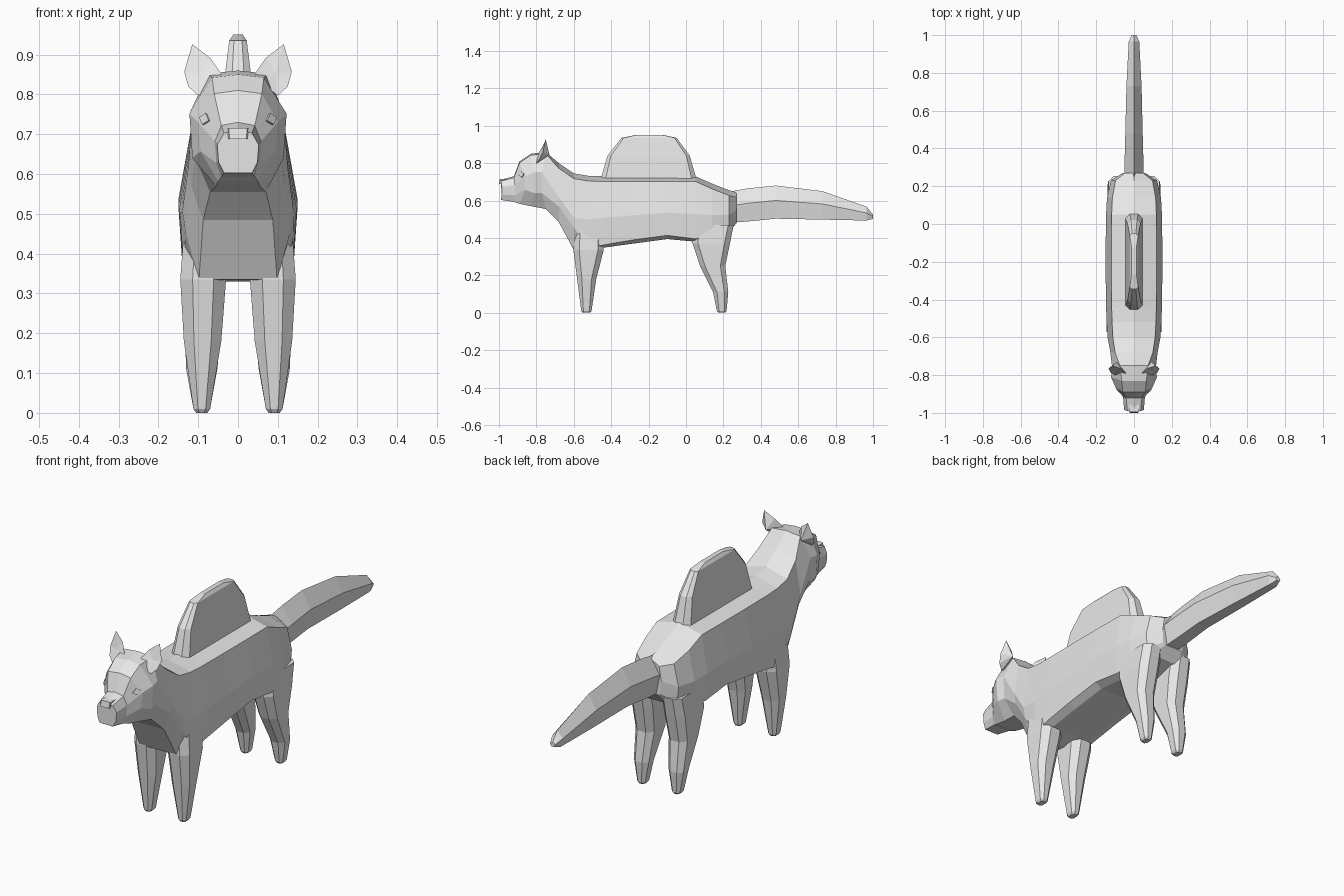
import bpy
import bmesh
from mathutils import Vector

cube = bpy.data.objects.get("Cube")
if cube:
    bpy.data.objects.remove(cube)

grey = bpy.data.materials.new("plain_grey")
grey.use_nodes = True
grey.diffuse_color = (0.8, 0.8, 0.8, 1)
grey.node_tree.nodes["Principled BSDF"].inputs["Base Color"].default_value = (0.8, 0.8, 0.8, 1)


def finish(name, bm):
    bmesh.ops.recalc_face_normals(bm, faces=bm.faces)
    mesh = bpy.data.meshes.new(name)
    bm.to_mesh(mesh)
    bm.free()
    mesh.materials.append(grey)
    bpy.context.collection.objects.link(bpy.data.objects.new(name, mesh))


def loft(name, rings):
    """Skin closed rings of points and cap both ends."""
    bm = bmesh.new()
    loops = [[bm.verts.new(p) for p in ring] for ring in rings]
    n = len(loops[0])
    for a, b in zip(loops, loops[1:]):
        for i in range(n):
            j = (i + 1) % n
            bm.faces.new((a[i], a[j], b[j], b[i]))
    bm.faces.new(loops[0])
    bm.faces.new(loops[-1])
    finish(name, bm)


def mirrored(half):
    """Half ring from top centre to bottom centre, completed across x = 0."""
    return half + [(-x, y, z) for x, y, z in half[-2:0:-1]]


def section(y, top, low, w, flat_top, flat_low, drop, cut, mid, set_back=0):
    """Ten-sided cross-section with flat top and bottom and cut corners."""
    ys = y + set_back
    return mirrored([(0, y, top), (flat_top, y, top - drop),
                     (w, ys, top - mid * (top - low)), (.94 * w, ys, low + cut),
                     (flat_low, y, low), (0, y, low)])


def column(name, levels, side=1, bevel=0.27):
    """Upright part from levels of (z, y0, y1, x0, x1) with cut corners."""
    rings = []
    for z, y0, y1, x0, x1 in levels:
        c = bevel * min(x1 - x0, y1 - y0)
        ring = [(x0 + c, y0), (x1 - c, y0), (x1, y0 + c), (x1, y1 - c),
                (x1 - c, y1), (x0 + c, y1), (x0, y1 - c), (x0, y0 + c)]
        rings.append([(side * x, y, z) for x, y in ring])
    loft(name, rings)


# Snout, brow and skull: y, top, bottom, half width, crown, jaw, cut, cheek set-back
head = [
    (-.99, .711, .603, .052, .035, .035, .027, .005),
    (-.92, .73, .593, .058, .042, .042, .035, .005),
    (-.89, .81, .582, .10, .06, .05, .075, .03),
    (-.83, .85, .57, .122, .065, .055, .07, .02),
    (-.75, .86, .555, .115, .075, .07, .085, -.02)]
# Neck, chest, back and rump: y, top, bottom, half width, lower corner cut
trunk = [
    (-.68, .80, .484, .125, .085), (-.60, .745, .335, .14, .12), (-.52, .732, .33, .145, .015),
    (-.44, .73, .348, .148, .015), (-.28, .73, .37, .15, .02), (-.10, .73, .394, .15, .02),
    (.05, .73, .38, .148, .015), (.14, .69, .40, .143, .02), (.23, .655, .43, .122, .02),
    (.27, .645, .48, .06, .008)]
rings = [section(y, top, low, w, crown, jaw, .008, cut, .35, back)
         for y, top, low, w, crown, jaw, cut, back in head]
rings += [section(y, top, low, w, .8 * w, .7 * w, .028, cut, .58)
          for y, top, low, w, cut in trunk]
loft("body_and_head", rings)

# Drooping tail with a ridge along the top: y, top, bottom, half width
tail = [(.22, .645, .48, .052), (.33, .665, .488, .05), (.48, .68, .503, .046),
        (.73, .65, .498, .04), (.965, .567, .493, .028), (1.0, .525, .502, .013)]
loft("tail", [mirrored([(0, y, top), (w, y, low + .55 * (top - low)), (.65 * w, y, low), (0, y, low)])
              for y, top, low, w in tail])

# Upright plate on the back: z, front, rear, half width
plate = [(.70, -.46, .06, .048), (.84, -.42, .02, .034), (.935, -.345, -.05, .022), (.95, -.27, -.12, .012)]
column("back_plate", [(z, y0, y1, -w, w) for z, y0, y1, w in plate])

# Nose pad
column("nose", [(.688, -1.0, -.97, -.024, .024), (.716, -.995, -.95, -.026, .026)], bevel=.08)

front_leg = [
    (.43, -.595, -.44, .03, .138), (.335, -.602, -.44, .03, .145),
    (.18, -.582, -.48, .042, .136), (.01, -.56, -.505, .07, .112), (0, -.553, -.512, .077, .105)]
hind_leg = [
    (.47, .04, .255, .03, .136), (.37, .035, .235, .03, .14), (.25, .075, .21, .038, .136),
    (.11, .145, .226, .052, .13), (.01, .165, .217, .07, .112), (0, .172, .21, .077, .105)]


def ear(name, s):
    """Pointed ear with a hollow front and a raised back."""
    bm = bmesh.new()
    rim = [(.042, -.79, .852), (.07, -.765, .892), (.115, -.75, .926), (.135, -.765, .857),
           (.125, -.785, .82), (.10, -.80, .797), (.065, -.80, .825)]
    vs = [bm.verts.new((s * x, y, z)) for x, y, z in rim]
    hollow = bm.verts.new((s * .095, -.775, .852))
    back = bm.verts.new((s * .092, -.73, .845))
    for a, b in zip(vs, vs[1:] + vs[:1]):
        bm.faces.new((a, b, hollow))
        bm.faces.new((b, a, back))
    finish(name, bm)


def eye(name, s):
    """Thin slanted diamond set on the face."""
    centre = Vector((.083, -.878, .738))
    out = Vector((.72, -.66, .2)).normalized()
    along = Vector((.62, .74, .22)).normalized()
    up = out.cross(along).normalized()
    layers = []
    for depth in (-.004, .004):
        c = centre + out * depth
        ring = [c + along * .019, c + up * .015, c - along * .019, c - up * .015]
        layers.append([(s * p.x, p.y, p.z) for p in ring])
    loft(name, layers)


# Paired parts
for side, label in ((1, "left"), (-1, "right")):
    column(label + "_front_leg", front_leg, side)
    column(label + "_hind_leg", hind_leg, side)
    ear(label + "_ear", side)
    eye(label + "_eye", side)
